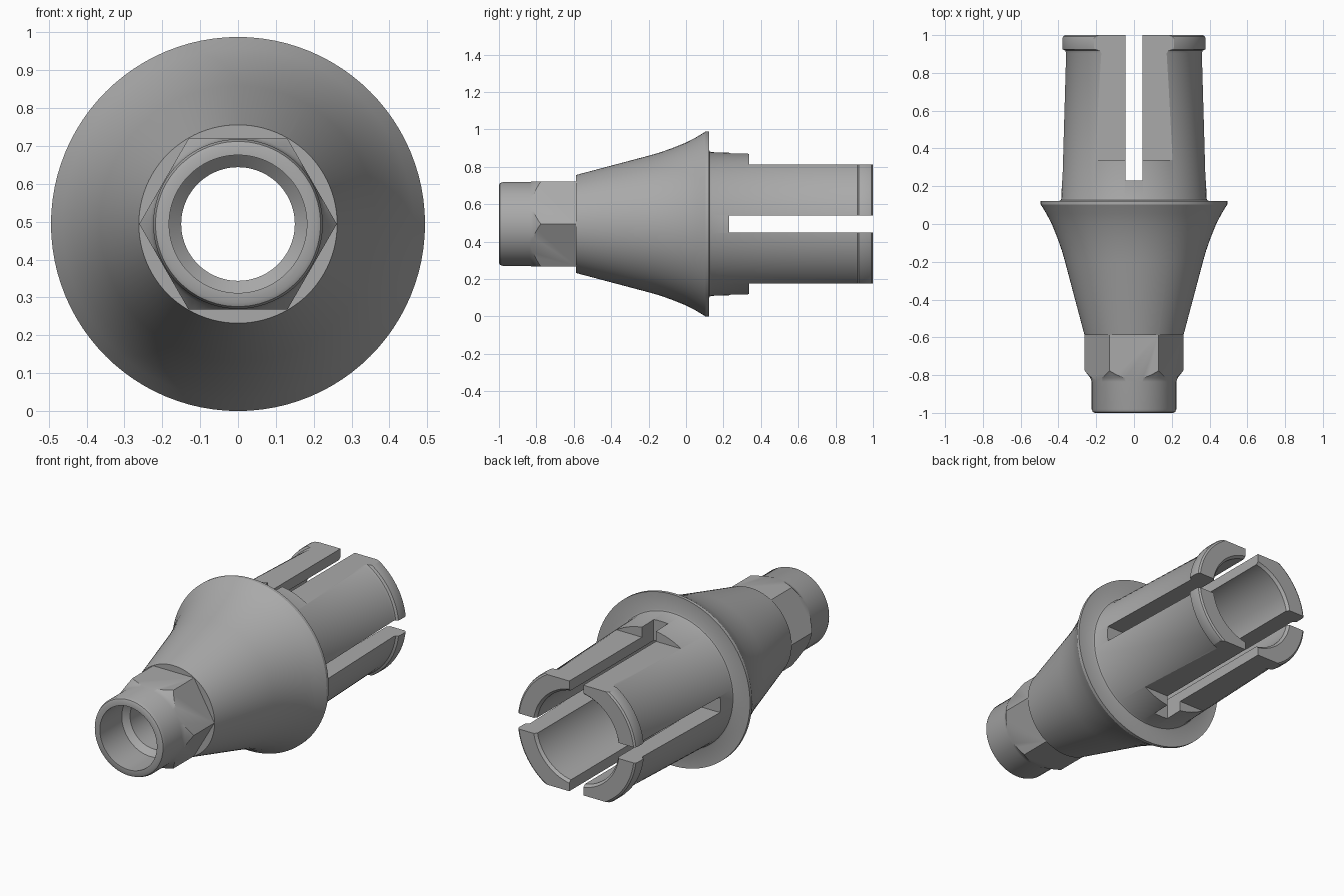
import bpy
import bmesh
import math

if "Cube" in bpy.data.objects:
    bpy.data.objects.remove(bpy.data.objects["Cube"], do_unlink=True)

RADIUS = 0.494      # flange radius, also the height of the axis
SLOT = 0.045        # half width of the slots
FLAT = 0.318        # distance of the flats from the axis

metal = bpy.data.materials.new("grey metal")
metal.use_nodes = True
grey = (0.4, 0.4, 0.4, 1)
metal.diffuse_color = grey
metal.node_tree.nodes["Principled BSDF"].inputs["Base Color"].default_value = grey


def finish(name, bm):
    bmesh.ops.recalc_face_normals(bm, faces=bm.faces)
    mesh = bpy.data.meshes.new(name)
    bm.to_mesh(mesh)
    bm.free()
    mesh.materials.append(metal)
    obj = bpy.data.objects.new(name, mesh)
    bpy.context.collection.objects.link(obj)
    return obj


def lathe(name, profile, sides):
    """Turn a closed (radius, y) profile around the long axis."""
    bm = bmesh.new()
    rings = []
    for i in range(sides):
        a = math.tau * i / sides
        rings.append([bm.verts.new((r * math.cos(a), y, RADIUS + r * math.sin(a)))
                      for r, y in profile])
    n = len(profile)
    for i in range(sides):
        a, b = rings[i], rings[(i + 1) % sides]
        for j in range(n):
            k = (j + 1) % n
            bm.faces.new((a[j], a[k], b[k], b[j]))
    return finish(name, bm)


def box(name, x, y, z):
    """Box from three (low, high) ranges; z is measured from the axis."""
    bm = bmesh.new()
    bmesh.ops.create_cube(bm, size=1)
    for v in bm.verts:
        v.co = (x[v.co.x > 0], y[v.co.y > 0], RADIUS + z[v.co.z > 0])
    return finish(name, bm)


def cut(obj, cutter):
    cutter.hide_render = True
    mod = obj.modifiers.new("cut", "BOOLEAN")
    mod.operation = "DIFFERENCE"
    mod.solver = "EXACT"
    mod.object = cutter
    bpy.context.view_layer.objects.active = obj
    bpy.ops.object.modifier_apply(modifier=mod.name)
    bpy.data.objects.remove(cutter, do_unlink=True)


# Outside: front collar, hexagon blank, flared cone, flange, rear sleeve, lip
outer = [
    (0.208, -1), (0.218, -0.995), (0.224, -0.98), (0.224, -0.835),
    (0.231, -0.815), (0.262, -0.775), (0.262, -0.588),
    (0.365, -0.2), (0.382, -0.14), (0.405, -0.075), (0.435, 0.0),
    (0.464, 0.055), (RADIUS, 0.104), (RADIUS, 0.122),
    (0.397, 0.122), (0.388, 0.126), (0.384, 0.136),
    (0.362, 0.905), (0.367, 0.918), (0.38, 0.925),
    (0.382, 0.94), (0.382, 0.98), (0.378, 0.993), (0.368, 1),
]
# Inside: rear bore, seat, narrow passage, front bore
inner = [
    (0.275, 1), (0.262, 0.985), (0.262, -0.1), (0.15, -0.2),
    (0.15, -0.77), (0.182, -0.8), (0.182, -1),
]
body = lathe("connector_body", outer + inner, 96)

# Hexagon flats
cut(body, lathe("hexagon_cutter",
                [(0.261, -0.9), (0.5, -0.9), (0.5, -0.588), (0.261, -0.588)], 6))

# Flats above and below the rear sleeve
for low, high in ((FLAT, 0.6), (-0.6, -FLAT)):
    cut(body, box("flat_cutter", (-0.6, 0.6), (0.338, 1.1), (low, high)))

# Crossed slots that split the sleeve into four fingers
slot, wide, depth = (-SLOT, SLOT), (-0.6, 0.6), (0.23, 1.1)
cut(body, box("upright_slot_cutter", slot, depth, wide))
cut(body, box("level_slot_cutter", wide, depth, slot))

# Smooth turned surfaces with crisp machined edges
bpy.ops.object.select_all(action="DESELECT")
body.select_set(True)
bpy.context.view_layer.objects.active = body
bpy.ops.object.shade_smooth_by_angle(angle=math.radians(28))
